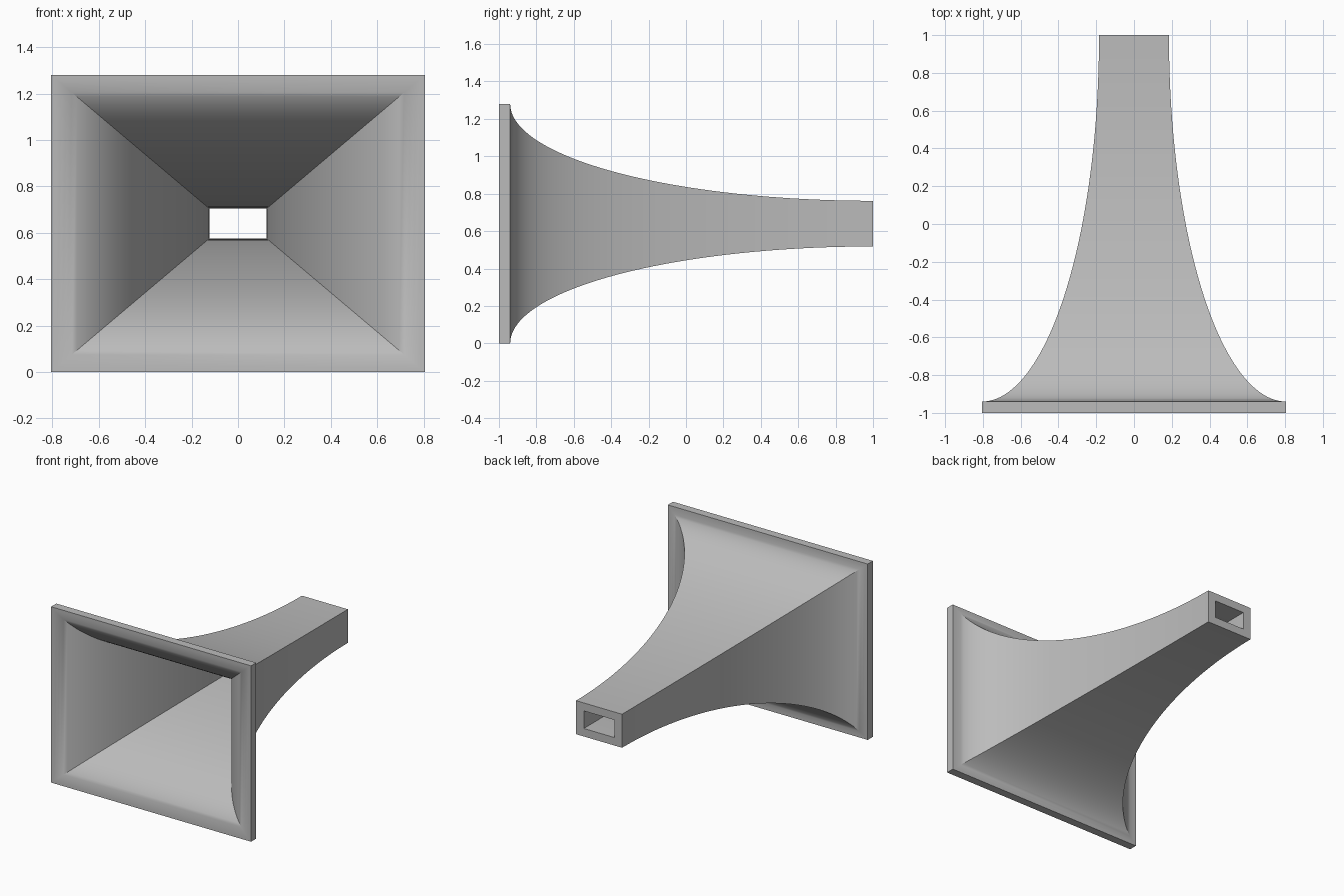
import bpy
import bmesh
from math import sin, cos, pi, radians

if "Cube" in bpy.data.objects:
    bpy.data.objects.remove(bpy.data.objects["Cube"])

HALF_W, HALF_H = 0.805, 0.64   # half size of the mouth
STEPS = 48


def flare(throat_w, throat_h, mouth_y):
    """Rectangle sections (half width, half height, y) along a quarter ellipse, mouth to throat."""
    sections = []
    for i in range(STEPS + 1):
        t = pi / 2 * i / STEPS
        sections.append((HALF_W - (HALF_W - throat_w) * sin(t),
                         HALF_H - (HALF_H - throat_h) * sin(t),
                         1 - (1 - mouth_y) * cos(t)))
    return sections


# Closed loop of sections: outer wall, rear lip, inner wall, mouth rim
outer = flare(0.185, 0.122, -0.94)
inner = flare(0.123, 0.064, -1.0)
sections = outer + inner[::-1]

bm = bmesh.new()
rings = [[bm.verts.new((sx * w, y, HALF_H + sz * h))
          for sx, sz in ((-1, -1), (1, -1), (1, 1), (-1, 1))]
         for w, h, y in sections]
for a, b in zip(rings, rings[1:] + rings[:1]):
    for k in range(4):
        n = (k + 1) % 4
        bm.faces.new((a[k], a[n], b[n], b[k]))
bmesh.ops.recalc_face_normals(bm, faces=bm.faces)

mesh = bpy.data.meshes.new("flared_horn")
bm.to_mesh(mesh)
bm.free()
horn = bpy.data.objects.new("flared_horn", mesh)
bpy.context.collection.objects.link(horn)

# Plain grey material
grey = bpy.data.materials.new("grey")
grey.use_nodes = True
colour = (0.5, 0.5, 0.5, 1)
grey.diffuse_color = colour
grey.node_tree.nodes["Principled BSDF"].inputs["Base Color"].default_value = colour
mesh.materials.append(grey)

# Smooth curved walls, sharp corner ridges
bpy.ops.object.select_all(action="DESELECT")
horn.select_set(True)
bpy.context.view_layer.objects.active = horn
bpy.ops.object.shade_smooth_by_angle(angle=radians(30))
